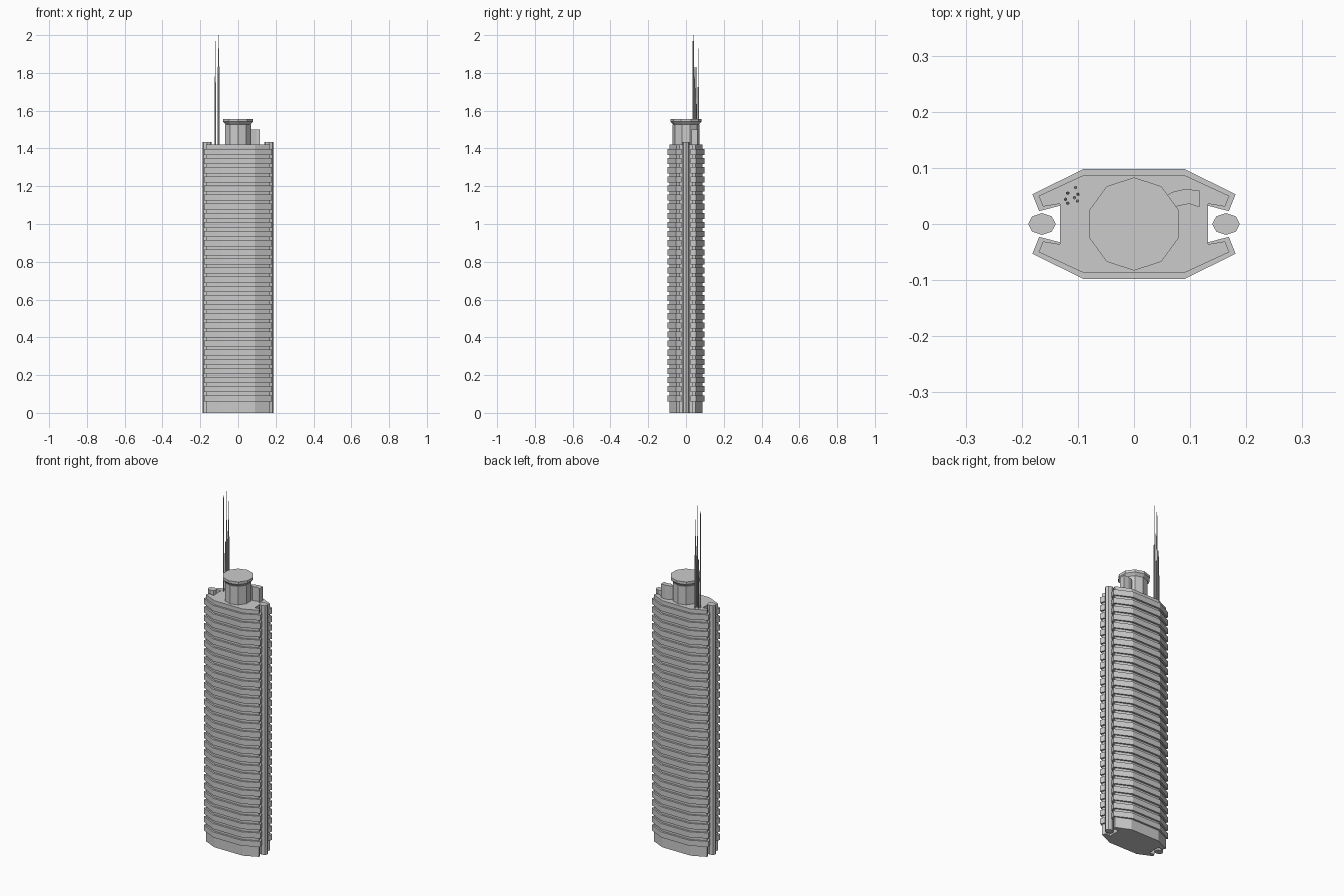
import bpy, bmesh, math

if "Cube" in bpy.data.objects:
    bpy.data.objects.remove(bpy.data.objects["Cube"])


def prism(name, pts, z0, z1):
    """Extrude a flat outline from z0 to z1."""
    bm = bmesh.new()
    face = bm.faces.new([bm.verts.new((x, y, z0)) for x, y in pts])
    ext = bmesh.ops.extrude_face_region(bm, geom=[face])
    top = [v for v in ext["geom"] if isinstance(v, bmesh.types.BMVert)]
    bmesh.ops.translate(bm, verts=top, vec=(0, 0, z1 - z0))
    bmesh.ops.recalc_face_normals(bm, faces=bm.faces)
    mesh = bpy.data.meshes.new(name)
    bm.to_mesh(mesh)
    bm.free()
    obj = bpy.data.objects.new(name, mesh)
    bpy.context.collection.objects.link(obj)
    return obj


def frustum(name, sides, r0, r1, z0, z1, x=0, y=0, turn=0):
    bpy.ops.mesh.primitive_cone_add(vertices=sides, radius1=r0, radius2=r1, depth=z1 - z0,
                                    location=(x, y, (z0 + z1) / 2), rotation=(0, 0, turn))
    obj = bpy.context.object
    obj.name = name
    return obj


def four_way(quarter):
    """Mirror a quarter outline (front of +x side, running up to y = 0) into a full loop."""
    right = quarter + [(x, -y) for x, y in reversed(quarter)]
    return right + [(-x, y) for x, y in reversed(right)]


# Tower body with notched ends
core = four_way([(0.09, 0.087), (0.17, 0.05), (0.162, 0.031), (0.132, 0.036)])
prism("tower_core", core, 0, 1.42)

# Projecting floor bands
ring = four_way([(0.09, 0.098), (0.181, 0.053), (0.169, 0.023), (0.13, 0.033)])
bands = prism("floor_bands", ring, 0.061, 0.093)
arr = bands.modifiers.new("floors", "ARRAY")
arr.count = 28
arr.use_relative_offset = False
arr.use_constant_offset = True
arr.constant_offset_displace = (0, 0, 0.0483)

# Full-height columns standing in the end notches
for side, label in ((-1, "left"), (1, "right")):
    col = [(side * 0.164 + 0.0245 * math.cos(i * math.pi / 4),
            0.0195 * math.sin(i * math.pi / 4)) for i in range(8)]
    prism(label + "_column", col, 0, 1.435)

# Rooftop drum with flared cap
turn = math.pi / 10 * 0
frustum("roof_drum", 10, 0.072, 0.072, 1.415, 1.526, turn=turn)
frustum("cap_flare", 10, 0.068, 0.083, 1.526, 1.542, turn=turn)
frustum("cap_disc", 10, 0.083, 0.083, 1.542, 1.557, turn=turn)

# Curved plant room beside the drum
prism("plant_room", [(0.05, 0.045), (0.068, 0.057), (0.09, 0.062), (0.117, 0.06),
                     (0.117, 0.03), (0.098, 0.036), (0.07, 0.03)], 1.415, 1.5)

# Antenna cluster: x, y, tip height
masts = [(-0.101, 0.041, 2.0), (-0.118, 0.037, 1.97), (-0.104, 0.065, 1.93),
         (-0.106, 0.047, 1.83), (-0.1, 0.053, 1.83), (-0.118, 0.055, 1.7),
         (-0.122, 0.044, 1.78)]
for i, (x, y, tip) in enumerate(masts):
    mid = 1.42 + (tip - 1.42) * 0.6
    frustum(f"mast_base_{i}", 6, 0.0032, 0.0032, 1.415, mid, x, y)
    frustum(f"mast_tip_{i}", 6, 0.0022, 0.0015, mid, tip, x, y)
